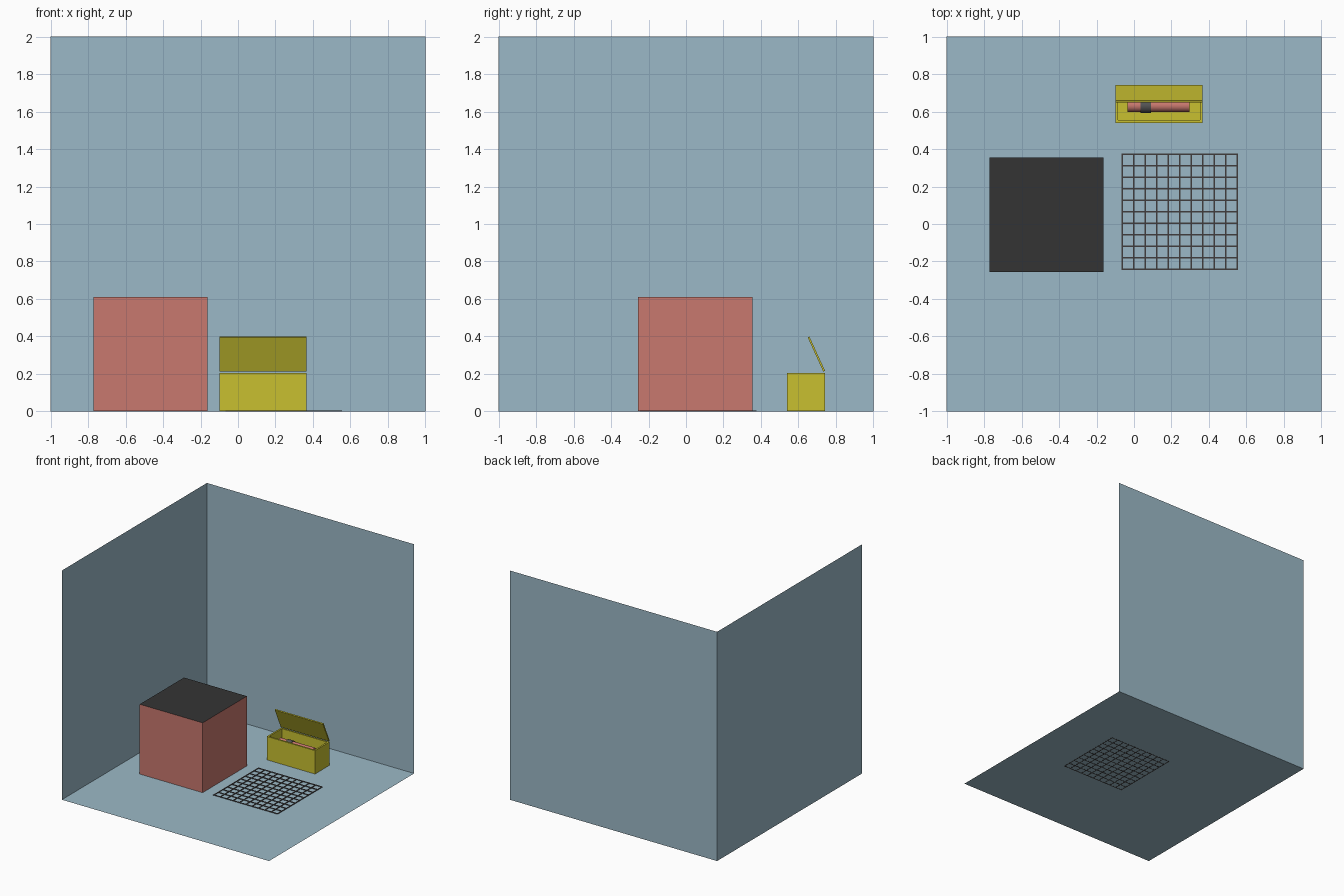
import bpy, bmesh, math
from mathutils import Matrix, Vector

if "Cube" in bpy.data.objects:
    bpy.data.objects.remove(bpy.data.objects["Cube"])


def material(name, r, g, b):
    m = bpy.data.materials.new(name)
    m.diffuse_color = (r, g, b, 1)
    m.use_nodes = True
    m.node_tree.nodes["Principled BSDF"].inputs["Base Color"].default_value = m.diffuse_color
    return m


BLUE = material("pale blue", 0.33, 0.485, 0.57)
RED = material("brick red", 0.578, 0.188, 0.156)
YELLOW = material("mustard yellow", 0.578, 0.527, 0.03)
BLACK = material("charcoal", 0.034, 0.034, 0.034)
IRON = material("grate iron", 0.05, 0.045, 0.045)
GREY = material("band grey", 0.09, 0.09, 0.09)


def finish(name, bm, *mats):
    me = bpy.data.meshes.new(name)
    bm.to_mesh(me)
    bm.free()
    for m in mats:
        me.materials.append(m)
    ob = bpy.data.objects.new(name, me)
    bpy.context.collection.objects.link(ob)
    return ob


def add_box(bm, lo, hi):
    lo, hi = Vector(lo), Vector(hi)
    mat = Matrix.Translation((lo + hi) / 2) @ Matrix.Diagonal((*(hi - lo), 1))
    return bmesh.ops.create_cube(bm, size=1, matrix=mat)["verts"]


def panel(name, matrix):
    bm = bmesh.new()
    bmesh.ops.create_grid(bm, x_segments=1, y_segments=1, size=1, matrix=matrix)
    finish(name, bm, BLUE)


# Room corner: floor and two walls
panel("floor", Matrix.Identity(4))
panel("left_wall", Matrix.Translation((-1, 0, 1)) @ Matrix.Rotation(math.pi / 2, 4, 'Y'))
panel("back_wall", Matrix.Translation((0, 1, 1)) @ Matrix.Rotation(math.pi / 2, 4, 'X'))

# Large red cube with a dark top
bm = bmesh.new()
add_box(bm, (-0.77, -0.255, 0.001), (-0.163, 0.355, 0.61))
bm.normal_update()
for f in bm.faces:
    f.material_index = 1 if f.normal.z > 0.5 else 0
finish("fire_box", bm, RED, BLACK)

# Flat square grate lying on the floor, 10 x 10 openings
bm = bmesh.new()
x0, x1, y0, y1, w = -0.064, 0.55, -0.241, 0.373, 0.004
for i in range(11):
    t = i / 10
    x, y = x0 + (x1 - x0) * t, y0 + (y1 - y0) * t
    add_box(bm, (x - w, y0 - w, -0.001), (x + w, y1 + w, 0.005))
    add_box(bm, (x0 - w, y - w, -0.001), (x1 + w, y + w, 0.005))
finish("grate", bm, IRON)

# Open chest: outer block with an inset, sunken top
bm = bmesh.new()
add_box(bm, (-0.1, 0.54, 0.001), (0.365, 0.742, 0.205))
bm.normal_update()
top = [f for f in bm.faces if f.normal.z > 0.5]
bmesh.ops.inset_region(bm, faces=top, thickness=0.02)
ext = bmesh.ops.extrude_discrete_faces(bm, faces=top)["faces"]
bmesh.ops.translate(bm, verts=ext[0].verts, vec=(0, 0, -0.1))
finish("chest", bm, YELLOW)

# Lid, tilted forward above the back edge
bm = bmesh.new()
add_box(bm, (-0.1, -0.005, 0), (0.365, 0.005, 0.2))
bmesh.ops.transform(bm, verts=bm.verts,
                    matrix=Matrix.Translation((0, 0.737, 0.215)) @ Matrix.Rotation(math.radians(24.5), 4, 'X'))
finish("chest_lid", bm, YELLOW)


# Red rod with a grey band, inside the chest
def rod(name, xa, xb, r, mat):
    bm = bmesh.new()
    m = Matrix.Translation(((xa + xb) / 2, 0.63, 0.143)) @ Matrix.Rotation(math.pi / 2, 4, 'Y')
    bmesh.ops.create_cone(bm, cap_ends=True, segments=24, radius1=r, radius2=r, depth=xb - xa, matrix=m)
    ob = finish(name, bm, mat)
    for p in ob.data.polygons:
        p.use_smooth = len(p.vertices) == 4


rod("rod", -0.035, 0.295, 0.032, RED)
rod("rod_band", 0.036, 0.09, 0.038, GREY)
